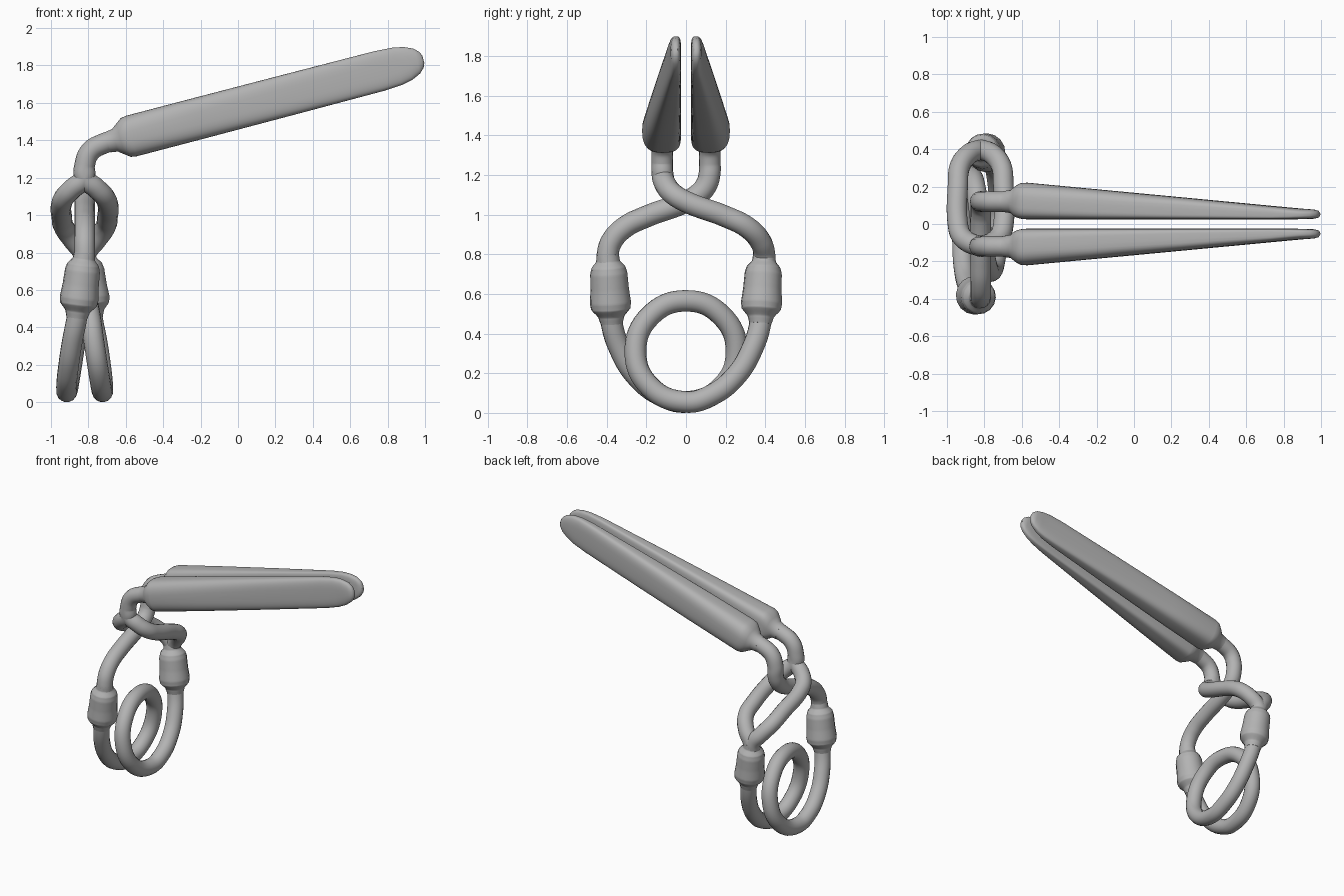
import bpy, bmesh, math
from mathutils import Vector

cube = bpy.data.objects.get("Cube")
if cube:
    bpy.data.objects.remove(cube)

grey = bpy.data.materials.new("plain_grey")
grey.use_nodes = True
color = (0.45, 0.45, 0.45, 1)
grey.diffuse_color = color
grey.node_tree.nodes["Principled BSDF"].inputs["Base Color"].default_value = color

CX = -0.82      # x of the wire plane
WIRE = 0.055    # wire radius


def finish(name, mesh):
    """Link a mesh, colour it and shade it smooth by angle."""
    obj = bpy.data.objects.new(name, mesh)
    bpy.context.collection.objects.link(obj)
    mesh.materials.clear()
    mesh.materials.append(grey)
    bpy.ops.object.select_all(action='DESELECT')
    obj.select_set(True)
    bpy.context.view_layer.objects.active = obj
    bpy.ops.object.shade_smooth_by_angle(angle=math.radians(45))
    return obj


def tube(name, points, radii=None):
    """Round wire through the points, turned into a mesh."""
    curve = bpy.data.curves.new(name + "_path", 'CURVE')
    curve.dimensions = '3D'
    curve.bevel_depth = 1.0
    curve.bevel_resolution = 6
    curve.resolution_u = 8
    curve.use_fill_caps = True
    spline = curve.splines.new('BEZIER')
    spline.bezier_points.add(len(points) - 1)
    for i, (bp, p) in enumerate(zip(spline.bezier_points, points)):
        bp.co = p
        bp.handle_left_type = bp.handle_right_type = 'AUTO'
        bp.radius = radii[i] if radii else WIRE
    temp = bpy.data.objects.new(name + "_path", curve)
    bpy.context.collection.objects.link(temp)
    graph = bpy.context.evaluated_depsgraph_get()
    mesh = bpy.data.meshes.new_from_object(temp.evaluated_get(graph))
    bpy.data.objects.remove(temp)
    return finish(name, mesh)


# Handles: lofted D-shaped sections (along, half width, inner y, outer y, roundness)
TILT = math.radians(14.7)
AXIS = Vector((math.cos(TILT), 0, math.sin(TILT)))
ACROSS = Vector((-math.sin(TILT), 0, math.cos(TILT)))
BASE = Vector((-0.6, 0, 1.415))
SECTIONS = [
    (-0.10, 0.056, 0.064, 0.176, 2), (-0.06, 0.062, 0.058, 0.182, 2),
    (-0.03, 0.085, 0.036, 0.205, 2.2), (0, 0.107, 0.028, 0.219, 2.5),
    (0.03, 0.112, 0.025, 0.221, 2.6), (0.4, 0.112, 0.025, 0.187, 3),
    (0.9, 0.111, 0.025, 0.141, 3.4), (1.4, 0.109, 0.025, 0.095, 3.4),
    (1.5, 0.103, 0.025, 0.086, 3), (1.56, 0.091, 0.026, 0.081, 2.6),
    (1.61, 0.068, 0.028, 0.078, 2.4), (1.635, 0.043, 0.033, 0.072, 2.2),
    (1.645, 0.02, 0.042, 0.062, 2),
]


def power(value, n):
    return math.copysign(abs(value) ** (2 / n), value)


def handle(name, side, count=40):
    bm = bmesh.new()
    rings = []
    for along, half, y0, y1, n in SECTIONS:
        ring = []
        for k in range(count):
            a = math.tau * k / count
            c, s = math.cos(a), math.sin(a)
            m = n if s > 0 else 2 + (n - 2) * 3     # flatter inner face
            y = (y0 + y1) / 2 + (y1 - y0) / 2 * power(s, m)
            p = BASE + AXIS * along + ACROSS * half * power(c, m)
            ring.append(bm.verts.new((p.x, side * y, p.z)))
        rings.append(ring)
    for a, b in zip(rings, rings[1:]):
        for k in range(count):
            j = (k + 1) % count
            bm.faces.new((a[k], a[j], b[j], b[k]))
    bm.faces.new(rings[0])
    bm.faces.new(rings[-1])
    bmesh.ops.recalc_face_normals(bm, faces=bm.faces)
    mesh = bpy.data.meshes.new(name)
    bm.to_mesh(mesh)
    bm.free()
    finish(name, mesh)


handle("left_handle", 1)
handle("right_handle", -1)

# Neck wires from each handle bending down
NECK = [(-0.6, 0.12, 1.415), (-0.72, 0.12, 1.382), (-0.79, 0.12, 1.34),
        (CX, 0.12, 1.265), (CX, 0.118, 1.2)]
# Crossing arm as (sideways split, y, z)
CROSS = [(0.06, 0.1, 1.145), (0.105, 0.06, 1.1), (0.122, 0, 1.065),
         (0.122, -0.2, 0.99), (0.11, -0.31, 0.935), (0.06, -0.375, 0.865),
         (0.01, -0.395, 0.8), (0, -0.395, 0.75)]

# Single arm passes through the middle of the split link
tube("single_arm", NECK + [(CX, y, z) for d, y, z in CROSS])

# Link arm splits into two strands that rejoin
mirrored_neck = [(x, -y, z) for x, y, z in NECK]
for label, side in (("outer", -1), ("inner", 1)):
    tube(label + "_link_strand",
         mirrored_neck + [(CX + side * d, -y, z) for d, y, z in CROSS])

# Sleeves where the arms meet the spring
SLEEVE = [(0, 0.056), (0.1, 0.06), (0.19, 0.086), (0.28, 0.094), (0.5, 0.097),
          (0.7, 0.104), (0.79, 0.099), (0.9, 0.066), (1, 0.056)]
for label, side in (("back", 1), ("front", -1)):
    top = Vector((CX, side * 0.395, 0.8))
    bottom = Vector((CX + side * 0.042, side * 0.375, 0.45))
    tube(label + "_sleeve", [top.lerp(bottom, t) for t, r in SLEEVE],
         [r for t, r in SLEEVE])

# Spring: one and a half turns, symmetric about the top of the ring
HALF = [(0, -0.395, 0.78), (-0.04, -0.376, 0.46), (-0.066, -0.335, 0.325),
        (-0.087, -0.25, 0.185), (-0.097, -0.13, 0.09), (-0.095, 0, 0.055),
        (-0.08, 0.18, 0.13), (-0.052, 0.255, 0.31), (-0.025, 0.18, 0.49)]
other = [(-d, -y, z) for d, y, z in reversed(HALF)]
tube("coil_spring", [(CX + d, y, z) for d, y, z in HALF + [(0, 0, 0.565)] + other])
